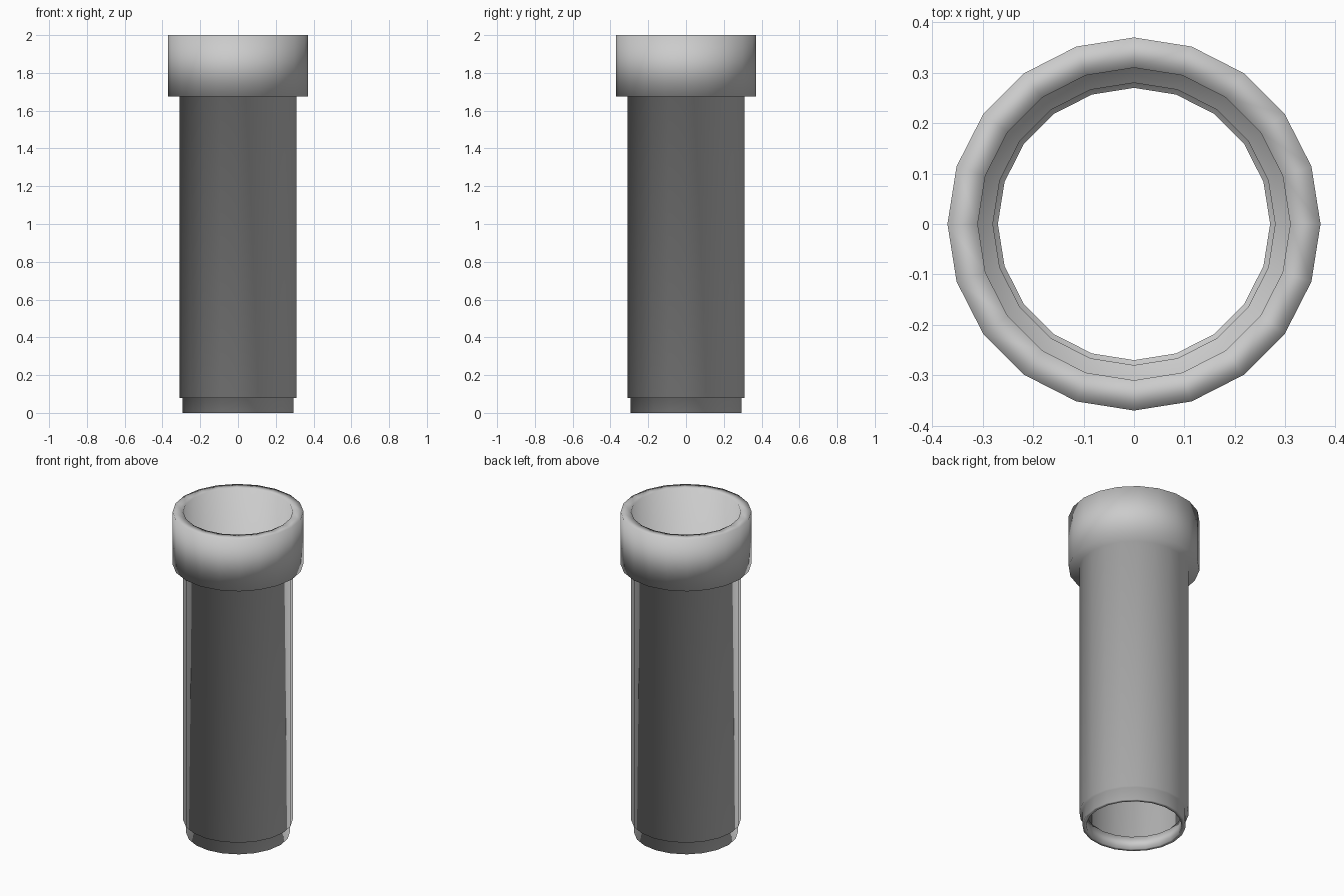
import bpy, bmesh, math

if "Cube" in bpy.data.objects:
    bpy.data.objects.remove(bpy.data.objects["Cube"])

SIDES = 20

# closed wall profile (radius, height): outside going up, then inside going down
profile = [
    (0.293, 0.0), (0.293, 0.08),      # narrow spigot end
    (0.31, 0.08), (0.31, 1.675),      # main barrel
    (0.37, 1.675), (0.37, 2.0),       # socket collar
    (0.31, 2.0), (0.31, 1.70),        # socket mouth
    (0.28, 1.70), (0.28, 0.08),       # bore
    (0.27, 0.08), (0.27, 0.0),        # spigot bore
]

bm = bmesh.new()
rings = []
for r, z in profile:
    rings.append([bm.verts.new((r * math.cos(2 * math.pi * i / SIDES),
                                r * math.sin(2 * math.pi * i / SIDES), z))
                  for i in range(SIDES)])

# bridge each ring to the next, closing the loop at the bottom rim
for k, a in enumerate(rings):
    b = rings[(k + 1) % len(rings)]
    for i in range(SIDES):
        j = (i + 1) % SIDES
        f = bm.faces.new((a[i], a[j], b[j], b[i]))
        f.smooth = True
bmesh.ops.recalc_face_normals(bm, faces=bm.faces)

mesh = bpy.data.meshes.new("socket_pipe")
bm.to_mesh(mesh)
bm.free()
bpy.context.collection.objects.link(bpy.data.objects.new("socket_pipe", mesh))
